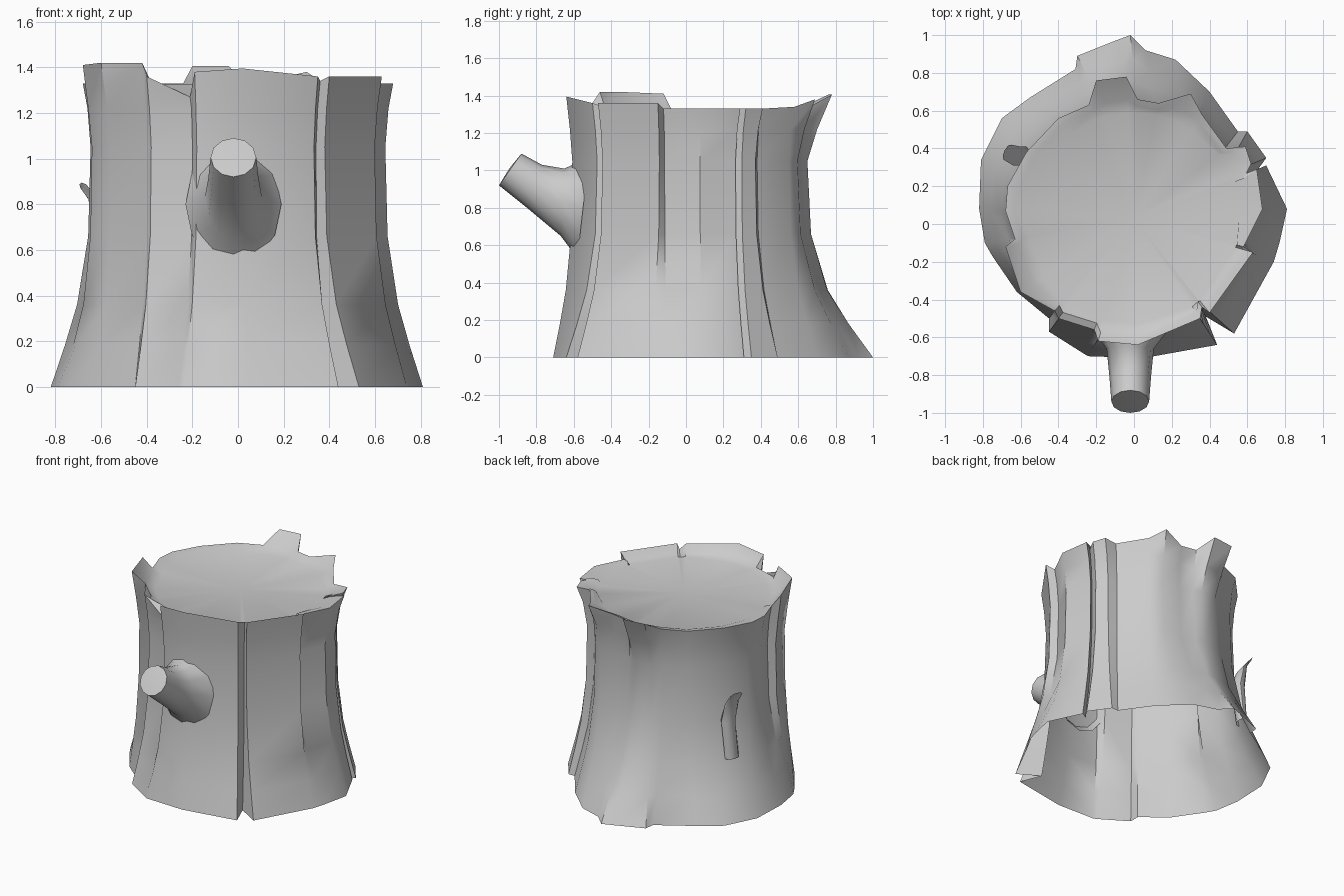
import bpy, bmesh, math
from mathutils import Vector

if "Cube" in bpy.data.objects:
    bpy.data.objects.remove(bpy.data.objects["Cube"])

# Bark columns, counter-clockwise: base x, base y, rim x, rim y, rim z
COLUMNS = [
    (-.24, -.70, -.19, -.62, 1.38), (.05, -.71, .02, -.64, 1.395),
    (.44, -.64, .35, -.50, 1.36), (.38, -.49, .36, -.44, 1.34),
    (.53, -.58, .40, -.47, 1.36), (.74, -.20, .63, -.15, 1.36),
    (.77, -.10, .58, -.12, 1.33), (.81, .08, .68, .08, 1.33),
    (.70, .31, .65, .29, 1.33), (.65, .28, .58, .24, 1.33),
    (.70, .35, .62, .32, 1.33), (.60, .49, .59, .41, 1.33),
    (.55, .49, .49, .40, 1.33), (.40, .70, .36, .58, 1.34),
    (.22, .87, .30, .69, 1.38), (.06, .92, .13, .64, 1.34),
    (-.02, 1.0, .02, .66, 1.34), (-.10, .97, -.04, .78, 1.405),
    (-.30, .89, -.20, .76, 1.405), (-.31, .82, -.24, .63, 1.33),
    (-.55, .67, -.40, .56, 1.33), (-.70, .56, -.57, .38, 1.33),
    (-.81, .34, -.67, .20, 1.33), (-.82, .08, -.68, .07, 1.33),
    (-.79, -.10, -.63, -.08, 1.33), (-.75, -.17, -.68, -.12, 1.41),
    (-.62, -.36, -.60, -.36, 1.42), (-.45, -.50, -.42, -.46, 1.42),
    (-.45, -.57, -.40, -.50, 1.36), (-.26, -.69, -.21, -.56, 1.27),
]
# Row height, share of base flare, share of rim flare
ROWS = [(0, 1, 0), (.18, .65, 0), (.36, .34, 0), (.66, .06, 0), (1.05, 0, 0), (1.22, 0, .4)]


def loft(name, rings, cap=None, angle=40):
    """Skin closed rings of points; optionally fan the last ring to a point."""
    bm = bmesh.new()
    loops = [[bm.verts.new(p) for p in ring] for ring in rings]
    n = len(loops[0])
    for a, b in zip(loops, loops[1:]):
        for i in range(n):
            j = (i + 1) % n
            bm.faces.new((a[i], a[j], b[j], b[i]))
    if cap is not None:
        tip = bm.verts.new(cap)
        for i in range(n):
            bm.faces.new((loops[-1][i], loops[-1][(i + 1) % n], tip))
    mesh = bpy.data.meshes.new(name)
    bm.to_mesh(mesh)
    bm.free()
    obj = bpy.data.objects.new(name, mesh)
    bpy.context.collection.objects.link(obj)
    bpy.ops.object.select_all(action='DESELECT')
    obj.select_set(True)
    bpy.context.view_layer.objects.active = obj
    bpy.ops.object.shade_smooth_by_angle(angle=math.radians(angle))
    return obj


# Stump: flared bark, torn rim and the sunken cut face, open underneath
def waist(rim):
    return rim * min(.95, .65 / rim.length)


rings = []
for z, flare, lip in ROWS:
    ring = []
    for bx, by, tx, ty, tz in COLUMNS:
        base, rim = Vector((bx, by)), Vector((tx, ty))
        w = waist(rim)
        p = w + (base - w) * flare + (rim - w) * lip
        ring.append((p.x, p.y, z))
    rings.append(ring)
rings.append([c[2:] for c in COLUMNS])
centre = Vector((0, .03))
for limit, z in ((.63, 1.325), (.56, 1.30)):
    ring = []
    for c in COLUMNS:
        d = Vector(c[2:4]) - centre
        p = centre + d * min(.94, limit / d.length)
        ring.append((p.x, p.y, z))
    rings.append(ring)
loft("stump", rings, (0, .03, 1.30))


def limb(name, sections, sides, cap):
    """Oval tube; section = centre, half width vector, half height vector."""
    out = []
    for c, u, v in sections:
        c, u, v = Vector(c), Vector(u), Vector(v)
        out.append([c + u * math.cos(math.tau * i / sides) + v * math.sin(math.tau * i / sides)
                    for i in range(sides)])
    return loft(name, out, cap, 50)


# Sawn-off branch on the front, flaring into the bark
limb("front_branch", [
    ((-.02, -.55, .80), (.21, 0, 0), (0, .03, .27)),
    ((-.02, -.66, .83), (.125, 0, 0), (0, .01, .18)),
    ((-.02, -.81, .915), (.11, 0, 0), (0, .04, .115)),
    ((-.02, -.94, 1.005), (.10, 0, 0), (0, .06, .085)),
], 12, (-.02, -.945, 1.01))

# Peeling splinter on the left
limb("left_splinter", [
    ((-.62, .36, .40), (.02, .05, 0), (-.03, .015, 0)),
    ((-.59, .36, .66), (.02, .05, 0), (-.04, .02, 0)),
    ((-.62, .36, .80), (.02, .05, 0), (-.03, .02, .03)),
    ((-.67, .38, .87), (.02, .04, 0), (-.015, .01, .025)),
], 8, (-.68, .385, .88))
